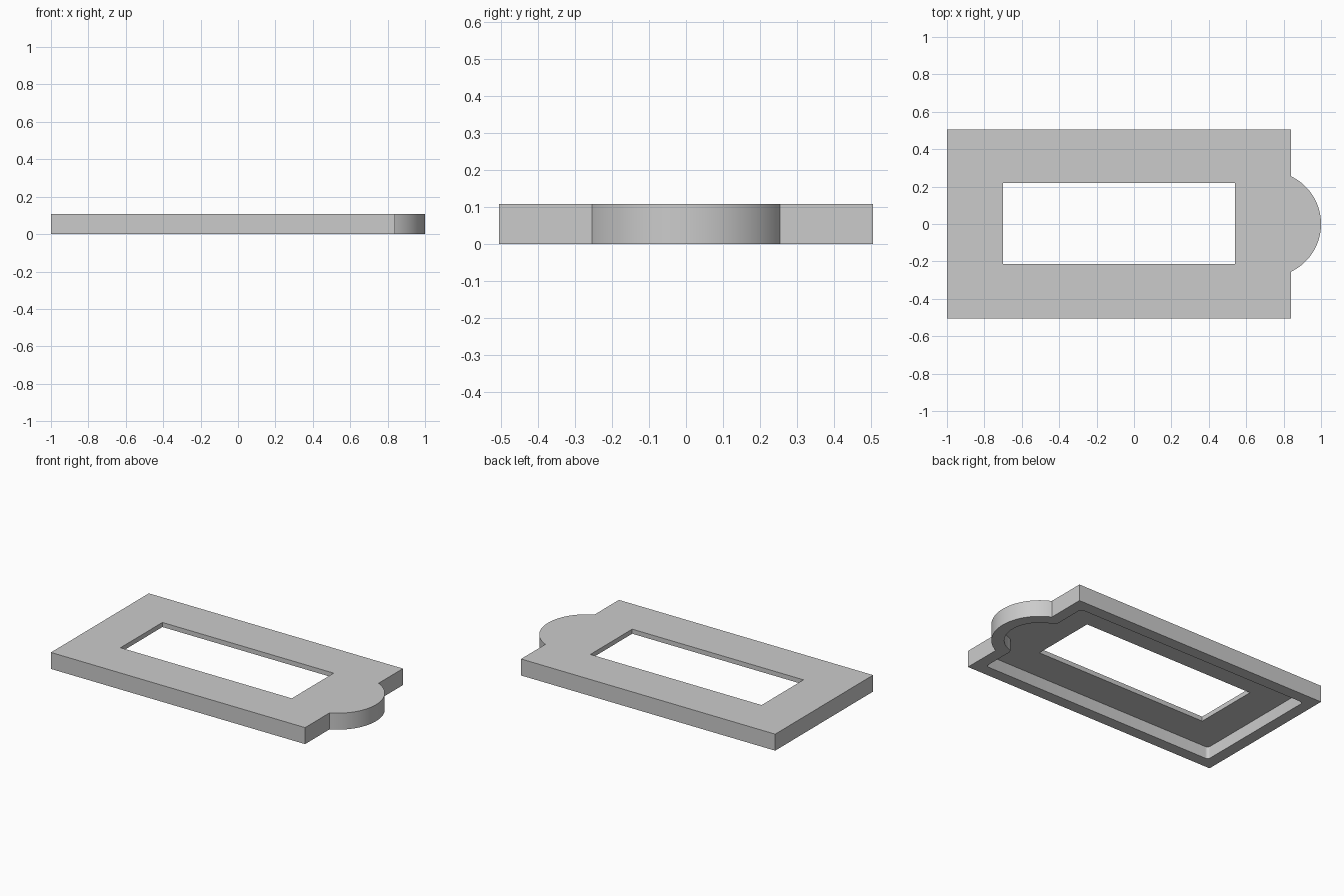
import bpy
import bmesh
import math

if "Cube" in bpy.data.objects:
    bpy.data.objects.remove(bpy.data.objects["Cube"], do_unlink=True)

HEIGHT = 0.108      # full thickness of the plate
SKIN = 0.03         # thickness of the top skin
WALL = 0.075        # width of the rim underneath
LEFT, SHOULDER, HALF_DEPTH = -1.0, 0.84, 0.506
ARC_CENTRE, ARC_RADIUS = 0.717, 0.283

grey = bpy.data.materials.new("plain grey")
grey.use_nodes = True
colour = (0.6, 0.6, 0.6, 1)
grey.diffuse_color = colour
grey.node_tree.nodes["Principled BSDF"].inputs["Base Color"].default_value = colour


def outline(inset, steps=40):
    """Rectangle with a round tab on its right end, offset inwards."""
    x, y, r = SHOULDER - inset, HALF_DEPTH - inset, ARC_RADIUS - inset
    end = math.acos((x - ARC_CENTRE) / r)
    angles = [end * (2 * i / steps - 1) for i in range(steps + 1)]
    tab = [(ARC_CENTRE + r * math.cos(a), r * math.sin(a)) for a in angles]
    return [(LEFT + inset, -y), (x, -y)] + tab + [(x, y), (LEFT + inset, y)]


def prism(name, points, bottom, top, round_corners=0):
    bm = bmesh.new()
    face = bm.faces.new([bm.verts.new((x, y, bottom)) for x, y in points])
    result = bmesh.ops.extrude_face_region(bm, geom=[face])
    moved = [v for v in result["geom"] if isinstance(v, bmesh.types.BMVert)]
    bmesh.ops.translate(bm, verts=moved, vec=(0, 0, top - bottom))
    bmesh.ops.recalc_face_normals(bm, faces=bm.faces)
    if round_corners:
        corners = [e for e in bm.edges
                   if abs(e.verts[0].co.z - e.verts[1].co.z) > 0.01
                   and e.calc_face_angle() > math.radians(30)]
        bmesh.ops.bevel(bm, geom=corners, offset=round_corners,
                        segments=4, profile=0.5, affect='EDGES')
    mesh = bpy.data.meshes.new(name)
    bm.to_mesh(mesh)
    bm.free()
    mesh.materials.append(grey)
    obj = bpy.data.objects.new(name, mesh)
    bpy.context.collection.objects.link(obj)
    return obj


def cut(target, cutter):
    cutter.hide_render = True
    mod = target.modifiers.new("cut", 'BOOLEAN')
    mod.operation, mod.solver, mod.object = 'DIFFERENCE', 'EXACT', cutter
    bpy.context.view_layer.objects.active = target
    bpy.ops.object.modifier_apply(modifier=mod.name)
    bpy.data.objects.remove(cutter, do_unlink=True)


# Plate with its round tab
plate = prism("frame_plate", outline(0), 0, HEIGHT)

# Hollow underside, following the outer outline
cut(plate, prism("underside_hollow", outline(WALL), -0.1, HEIGHT - SKIN, 0.02))

# Rectangular window through the top skin
window = [(-0.7, -0.215), (0.54, -0.215), (0.54, 0.218), (-0.7, 0.218)]
cut(plate, prism("window_opening", window, -0.2, HEIGHT + 0.1))

# Smooth the round tab and keep the corners crisp
bpy.ops.object.select_all(action='DESELECT')
plate.select_set(True)
bpy.context.view_layer.objects.active = plate
bpy.ops.object.shade_smooth_by_angle(angle=math.radians(25))
